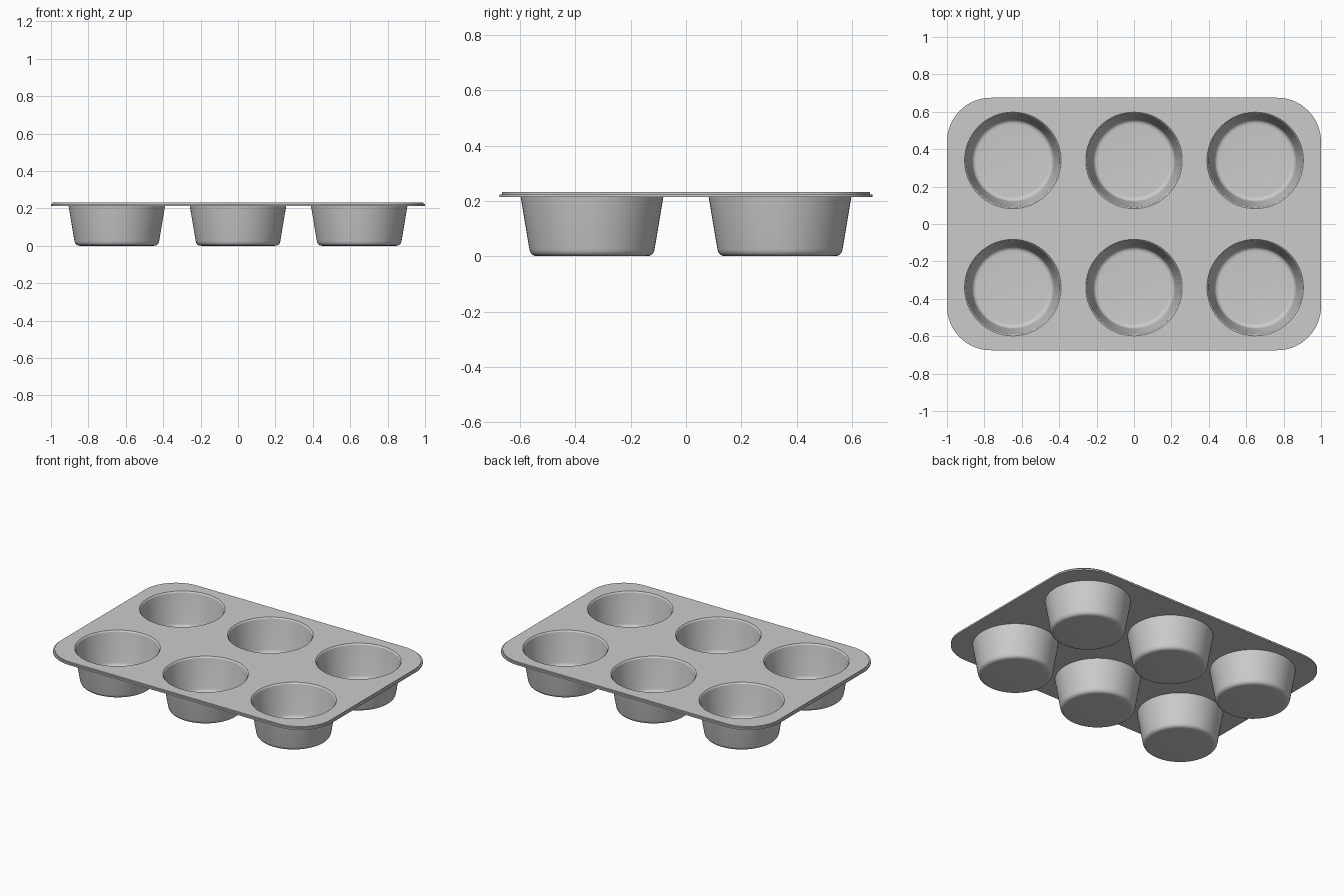
import bpy, bmesh, math
from mathutils import Vector

if "Cube" in bpy.data.objects:
    bpy.data.objects.remove(bpy.data.objects["Cube"])

metal = bpy.data.materials.new("grey metal")
metal.diffuse_color = (0.6, 0.6, 0.6, 1)
metal.use_nodes = True
metal.node_tree.nodes["Principled BSDF"].inputs["Base Color"].default_value = metal.diffuse_color

TOP, STEP, UNDER = 0.232, 0.224, 0.214
HALF_X, HALF_Y, CORNER = 1.0, 0.675, 0.235
SEG = 64
CENTRES = [(x, y) for x in (-0.648, 0, 0.648) for y in (-0.34, 0.34)]


def outline(inset, z):
    """Rounded rectangle points, counter-clockwise."""
    r = CORNER - inset
    pts = []
    for q, (sx, sy) in enumerate([(1, 1), (-1, 1), (-1, -1), (1, -1)]):
        for i in range(17):
            a = math.radians(90 * q + 90 * i / 16)
            pts.append((sx * (HALF_X - CORNER) + r * math.cos(a),
                        sy * (HALF_Y - CORNER) + r * math.sin(a), z))
    return pts


def circle(cx, cy, r, z):
    return [(cx + r * math.cos(2 * math.pi * i / SEG),
             cy + r * math.sin(2 * math.pi * i / SEG), z) for i in range(SEG)]


def ring(bm, pts):
    return [bm.verts.new(p) for p in pts]


def bridge(bm, a, b):
    n = len(a)
    for i in range(n):
        j = (i + 1) % n
        bm.faces.new((a[i], a[j], b[j], b[i]))


def loop_edges(bm, vs):
    out = []
    for i in range(len(vs)):
        pair = (vs[i], vs[(i + 1) % len(vs)])
        out.append(bm.edges.get(pair) or bm.edges.new(pair))
    return out


def fillet(r, z, rad, wall_dir, n=6):
    """Rounded corner from the sloping wall to a flat floor at (r, z)."""
    p0 = Vector((r, z)) + rad * Vector(wall_dir)
    p1, p2 = Vector((r, z)), Vector((r - rad, z))
    return [tuple(p0 * (1 - t) ** 2 + p1 * 2 * t * (1 - t) + p2 * t * t)
            for t in (i / n for i in range(n + 1))]


bm = bmesh.new()

# stepped tray edge
rims = [ring(bm, outline(d, z)) for d, z in
        ((0, UNDER), (0, STEP), (0.009, STEP), (0.009, TOP))]
for a, b in zip(rims, rims[1:]):
    bridge(bm, a, b)

# cups: inner lining and outer wall, each with a rounded floor edge
inner = [(0.258, TOP), (0.251, TOP - 0.008)] + fillet(0.216, 0.012, 0.024, (0.17, 0.985))
outer = [(0.258, UNDER)] + fillet(0.222, 0.0, 0.026, (0.17, 0.985))
top_edges, under_edges = loop_edges(bm, rims[-1]), loop_edges(bm, rims[0])
for cx, cy in CENTRES:
    for profile, edges in ((inner, top_edges), (outer, under_edges)):
        rings = [ring(bm, circle(cx, cy, r, z)) for r, z in profile]
        for a, b in zip(rings, rings[1:]):
            bridge(bm, a, b)
        bm.faces.new(rings[-1])
        edges += loop_edges(bm, rings[0])

# flat sheet around the cup openings, above and below
for edges, z in ((top_edges, 1), (under_edges, -1)):
    bmesh.ops.triangle_fill(bm, use_beauty=True, use_dissolve=False,
                            edges=edges, normal=(0, 0, z))
bmesh.ops.recalc_face_normals(bm, faces=bm.faces)

# the cup linings are a closed skin with the tray, so the top must face up
bm.normal_update()
for f in bm.faces:
    c = f.calc_center_median()
    if abs(f.normal.z) > 0.99 and c.z > TOP - 1e-4:
        if f.normal.z < 0:
            bmesh.ops.reverse_faces(bm, faces=bm.faces)
        break

mesh = bpy.data.meshes.new("muffin_tray")
bm.to_mesh(mesh)
bm.free()
mesh.materials.append(metal)
tray = bpy.data.objects.new("muffin_tray", mesh)
bpy.context.collection.objects.link(tray)
bpy.context.view_layer.objects.active = tray
tray.select_set(True)
bpy.ops.object.shade_smooth_by_angle(angle=math.radians(30))
